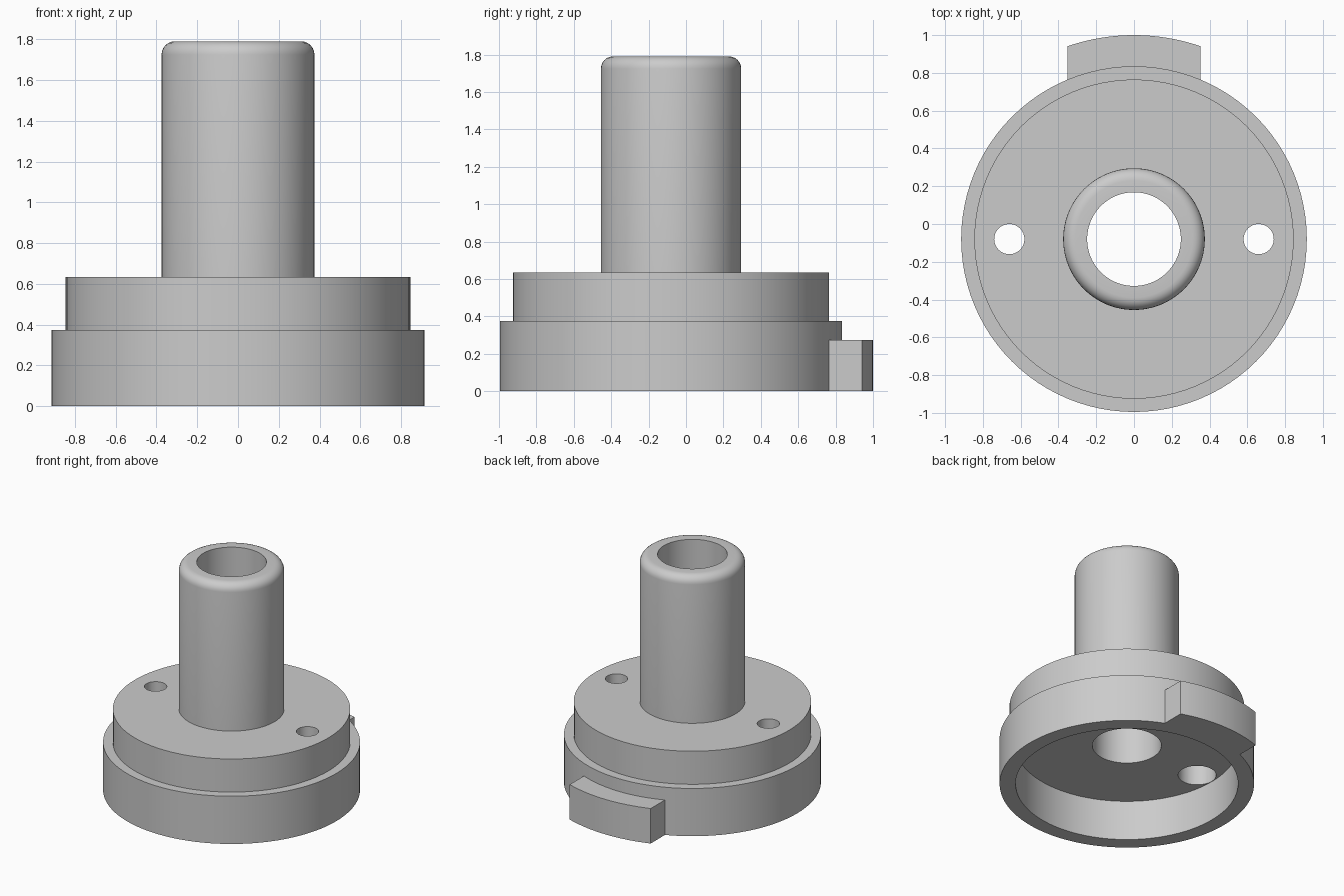
import bpy, bmesh, math

if "Cube" in bpy.data.objects:
    bpy.data.objects.remove(bpy.data.objects["Cube"])

CY = -0.08      # y of the main axis
SEG = 96

grey = bpy.data.materials.new("plain grey")
grey.diffuse_color = (0.6, 0.6, 0.6, 1)
grey.use_nodes = True
grey.node_tree.nodes["Principled BSDF"].inputs["Base Color"].default_value = grey.diffuse_color


def finish(name, bm, loc):
    bmesh.ops.recalc_face_normals(bm, faces=bm.faces)
    mesh = bpy.data.meshes.new(name)
    bm.to_mesh(mesh)
    bm.free()
    mesh.materials.append(grey)
    ob = bpy.data.objects.new(name, mesh)
    ob.location = loc
    bpy.context.collection.objects.link(ob)
    return ob


def lathe(name, profile, loc, seg=SEG, closed=True):
    """Revolve (radius, z) points; an open profile gets flat end caps."""
    bm = bmesh.new()
    rings = [[bm.verts.new((r * math.cos(2 * math.pi * i / seg),
                            r * math.sin(2 * math.pi * i / seg), z))
              for i in range(seg)] for r, z in profile]
    pairs = list(zip(rings, rings[1:] + rings[:1]))
    for a, b in pairs if closed else pairs[:-1]:
        for i in range(seg):
            j = (i + 1) % seg
            bm.faces.new((a[i], a[j], b[j], b[i]))
    if not closed:
        bm.faces.new(rings[0])
        bm.faces.new(rings[-1])
    return finish(name, bm, loc)


def smooth(ob):
    bpy.ops.object.select_all(action='DESELECT')
    ob.select_set(True)
    bpy.context.view_layer.objects.active = ob
    bpy.ops.object.shade_smooth_by_angle(angle=math.radians(30))


# Stepped hollow flange with a tube, rounded at its top rim
f = 0.065
rim = [(0.375 - f + f * math.cos(math.radians(a)),
        1.79 - f + f * math.sin(math.radians(a))) for a in range(0, 91, 15)]
body = lathe("flange_and_tube",
             [(0.80, 0), (0.915, 0), (0.915, 0.375), (0.845, 0.375),
              (0.845, 0.635), (0.375, 0.635)] + rim +
             [(0.248, 1.79), (0.248, 0.317), (0.80, 0.317)], (0, CY, 0))

# Counterbored screw holes on both sides
for side in (-1, 1):
    cutter = lathe("hole_cutter",
                   [(0.137, 0.25), (0.137, 0.5), (0.08, 0.5), (0.08, 0.75)],
                   (side * 0.66, CY, 0), seg=32, closed=False)
    cutter.hide_render = True
    mod = body.modifiers.new("screw_hole", 'BOOLEAN')
    mod.operation = 'DIFFERENCE'
    mod.solver = 'EXACT'
    mod.object = cutter
    bpy.context.view_layer.update()
    bpy.context.view_layer.objects.active = body
    bpy.ops.object.modifier_apply(modifier=mod.name)
    bpy.data.objects.remove(cutter)
smooth(body)

# Key tab at the back: straight sides, curved outer face
bm = bmesh.new()
half, n = 0.352, 16
xs = [-half + 2 * half * i / n for i in range(n + 1)]
outline = [(x, math.sqrt(1.08 ** 2 - x * x)) for x in xs]
outline += [(x, math.sqrt(0.912 ** 2 - x * x)) for x in reversed(xs)]
base = bm.faces.new([bm.verts.new((x, y, 0)) for x, y in outline])
top = bmesh.ops.extrude_face_region(bm, geom=[base])["geom"]
bmesh.ops.translate(bm, vec=(0, 0, 0.275),
                    verts=[v for v in top if isinstance(v, bmesh.types.BMVert)])
smooth(finish("key_tab", bm, (0, CY, 0)))
